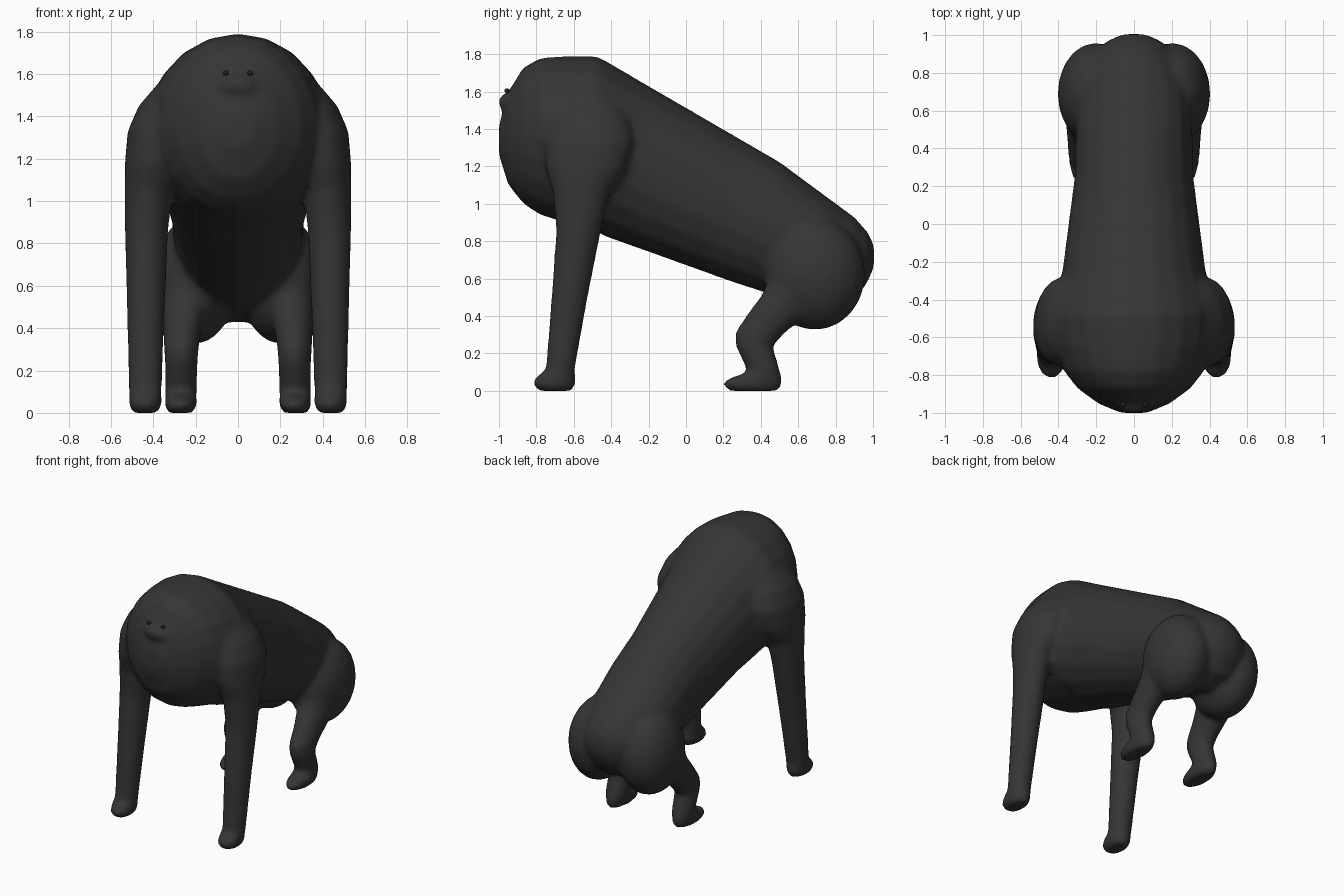
import bpy, bmesh, math
from mathutils import Matrix, Vector

if "Cube" in bpy.data.objects:
    bpy.data.objects.remove(bpy.data.objects["Cube"])

SEG = 20


def material(name, v):
    m = bpy.data.materials.new(name)
    m.diffuse_color = (v, v, v, 1)
    m.use_nodes = True
    m.node_tree.nodes["Principled BSDF"].inputs["Base Color"].default_value = m.diffuse_color
    return m


fur = material("dark grey fur", 0.036)
eye_black = material("eye black", 0.015)


def ring_loft(bm, rings):
    """Skin closed rings of points and cap both ends."""
    loops = [[bm.verts.new(p) for p in r] for r in rings]
    faces = []
    for a, b in zip(loops, loops[1:]):
        for i in range(SEG):
            j = (i + 1) % SEG
            faces.append(bm.faces.new((a[i], a[j], b[j], b[i])))
    faces.append(bm.faces.new(loops[0][::-1]))
    faces.append(bm.faces.new(loops[-1]))
    bmesh.ops.recalc_face_normals(bm, faces=faces)


def ellipse(lo_u, hi_u, lo_v, hi_v):
    cu, cv = (lo_u + hi_u) / 2, (lo_v + hi_v) / 2
    ru, rv = (hi_u - lo_u) / 2, (hi_v - lo_v) / 2
    return [(cu + ru * math.cos(2 * math.pi * k / SEG),
             cv + rv * math.sin(2 * math.pi * k / SEG)) for k in range(SEG)]


def limb(bm, slices, side):
    """Level slices: z, x inner, x outer, y front, y back."""
    ring_loft(bm, [[Vector((side * x, y, z)) for x, y in ellipse(x0, x1, y0, y1)]
                   for z, x0, x1, y0, y1 in slices])


def ball(bm, pos, size):
    m = Matrix.Translation(pos) @ Matrix.Diagonal((*size, 1))
    bmesh.ops.create_uvsphere(bm, u_segments=20, v_segments=12, radius=1, matrix=m)


# Torso slices: y, z bottom, z top, half width
torso = [(-1.0, 1.26, 1.42, .07), (-.95, 1.10, 1.60, .19), (-.87, 1.0, 1.73, .30),
         (-.78, .94, 1.78, .37), (-.65, .90, 1.79, .42), (-.48, .85, 1.79, .44),
         (-.42, .82, 1.76, .43), (-.25, .76, 1.66, .38), (.25, .58, 1.37, .315),
         (.5, .50, 1.225, .31), (.75, .42, 1.04, .30), (.9, .48, .93, .22),
         (.97, .58, .85, .14), (1.005, .66, .78, .06)]

arm = [(0, .38, .495, -.79, -.61), (.03, .36, .515, -.82, -.59), (.07, .36, .515, -.81, -.59),
       (.11, .36, .517, -.75, -.595), (.5, .345, .525, -.72, -.525), (.85, .33, .535, -.695, -.455),
       (1.05, .31, .535, -.71, -.41), (1.18, .27, .535, -.75, -.32), (1.33, .24, .522, -.76, -.28),
       (1.45, .18, .47, -.74, -.30), (1.6, .13, .34, -.68, -.38)]

hind_leg = [(0, .215, .33, .23, .49), (.03, .195, .345, .19, .515), (.065, .195, .345, .22, .515),
            (.10, .195, .345, .33, .505), (.24, .19, .345, .265, .465), (.31, .185, .35, .26, .53),
            (.40, .17, .355, .32, .64), (.52, .13, .365, .41, .75), (.7, .1, .37, .47, .8)]

bm = bmesh.new()
ring_loft(bm, [[Vector((x, y, z)) for x, z in ellipse(-w, w, z0, z1)]
               for y, z0, z1, w in torso])
for s in (-1, 1):
    limb(bm, arm, s)
    limb(bm, hind_leg, s)
    ball(bm, (s * .205, .69, .625), (.2, .27, .30))      # hip
ball(bm, (0, -.955, 1.545), (.09, .05, .045))            # nose

mesh = bpy.data.meshes.new("body")
bm.to_mesh(mesh)
bm.free()
mesh.materials.append(fur)
body = bpy.data.objects.new("ape_body", mesh)
bpy.context.collection.objects.link(body)

# Fuse all parts into one smooth skin
rm = body.modifiers.new("fuse", 'REMESH')
rm.mode = 'VOXEL'
rm.voxel_size = 0.018
rm.use_smooth_shade = True
sm = body.modifiers.new("soften", 'SMOOTH')
sm.factor = 0.5
sm.iterations = 8

# Eyes
for s, label in ((-1, "right_eye"), (1, "left_eye")):
    bm = bmesh.new()
    ball(bm, (s * .058, -.957, 1.605), (.014, .014, .012))
    for f in bm.faces:
        f.smooth = True
    me = bpy.data.meshes.new(label)
    bm.to_mesh(me)
    bm.free()
    me.materials.append(eye_black)
    bpy.context.collection.objects.link(bpy.data.objects.new(label, me))
